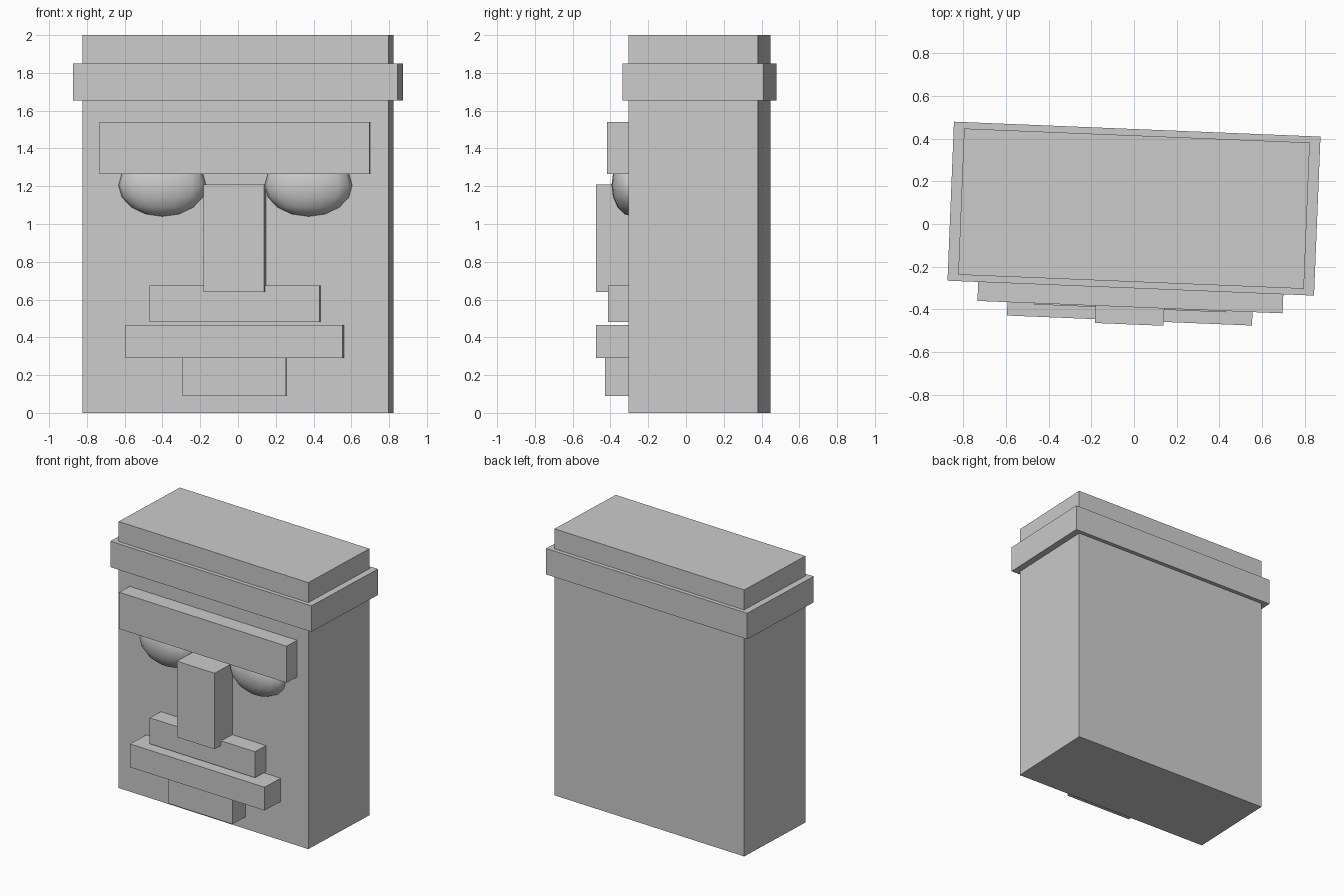
import bpy, math
from mathutils import Matrix

cube = bpy.data.objects.get("Cube")
if cube:
    bpy.data.objects.remove(cube, do_unlink=True)

stone = bpy.data.materials.new("grey_stone")
stone.use_nodes = True
GREY = (0.6, 0.6, 0.6, 1)
stone.diffuse_color = GREY
stone.node_tree.nodes["Principled BSDF"].inputs["Base Color"].default_value = GREY

# The whole head is turned slightly about its upright axis
TURN = Matrix.Translation((0, 0.072, 0)) @ Matrix.Rotation(math.radians(-2.33), 4, "Z")
FACE = -0.343


def finish(name, size, centre):
    ob = bpy.context.object
    ob.name = name
    ob.data.transform(Matrix.Diagonal((*size, 1)))
    ob.data.materials.append(stone)
    ob.matrix_world = TURN @ Matrix.Translation(centre)
    return ob


def block(name, half_width, front, back, bottom, top):
    bpy.ops.mesh.primitive_cube_add(size=1)
    return finish(name, (2 * half_width, back - front, top - bottom),
                  (0, (front + back) / 2, (bottom + top) / 2))


# Head and band
block("head", 0.811, FACE, -FACE, 0, 2)
block("headband", 0.86, -0.373, 0.373, 1.655, 1.85)

# Features set into the face
INSET = FACE + 0.05
block("brow", 0.716, -0.462, INSET, 1.265, 1.54)
block("nose", 0.161, -0.543, INSET, 0.64, 1.21)
block("upper_lip", 0.45, -0.468, INSET, 0.48, 0.675)
block("lower_lip", 0.575, -0.525, INSET, 0.29, 0.465)
block("chin", 0.274, -0.49, INSET, 0.09, 0.29)

# Bulging eyes
for side, name in ((-1, "right_eye"), (1, "left_eye")):
    bpy.ops.mesh.primitive_uv_sphere_add(segments=16, ring_count=8, radius=1)
    bpy.ops.object.shade_smooth()
    finish(name, (0.232, 0.108, 0.165), (side * 0.387, FACE, 1.205))
